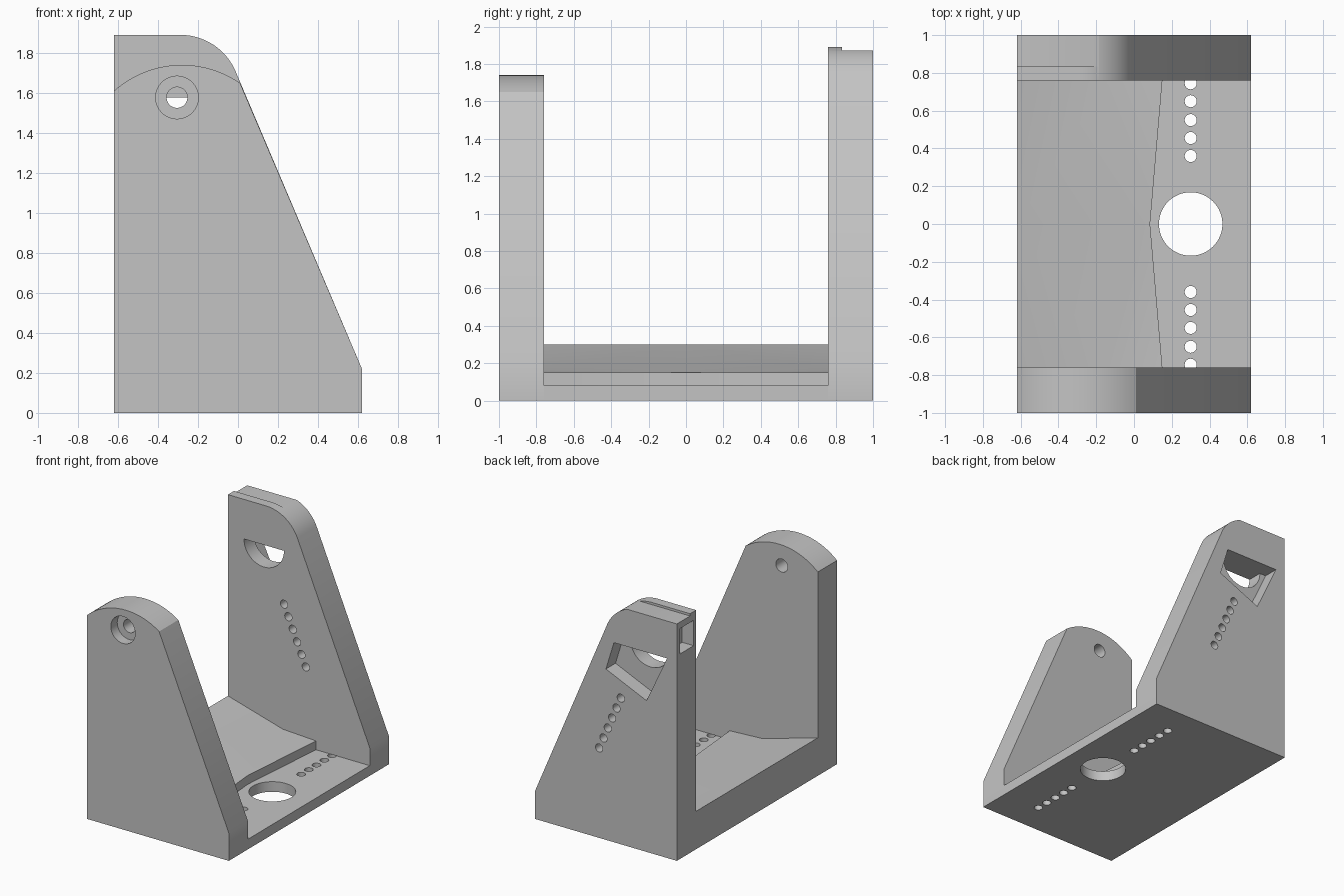
import bpy, bmesh
from math import sin, cos, radians, pi
from mathutils import Vector

cube = bpy.data.objects.get("Cube")
if cube:
    bpy.data.objects.remove(cube)

grey = bpy.data.materials.new("plain grey")
grey.use_nodes = True
grey.diffuse_color = (0.55, 0.55, 0.55, 1)
grey.node_tree.nodes["Principled BSDF"].inputs["Base Color"].default_value = grey.diffuse_color


def add_object(name, bm):
    bmesh.ops.recalc_face_normals(bm, faces=bm.faces)
    mesh = bpy.data.meshes.new(name)
    bm.to_mesh(mesh)
    bm.free()
    mesh.materials.append(grey)
    obj = bpy.data.objects.new(name, mesh)
    bpy.context.collection.objects.link(obj)
    return obj


def prism(name, points, start, end, axis="y"):
    """Extrude an outline: (x, z) along y, or (x, y) along z."""
    bm = bmesh.new()
    place = (lambda a, b: (a, start, b)) if axis == "y" else (lambda a, b: (a, b, start))
    face = bm.faces.new([bm.verts.new(place(a, b)) for a, b in points])
    moved = bmesh.ops.extrude_face_region(bm, geom=[face])["geom"]
    step = Vector((0, end - start, 0) if axis == "y" else (0, 0, end - start))
    bmesh.ops.translate(bm, vec=step, verts=[v for v in moved if isinstance(v, bmesh.types.BMVert)])
    return add_object(name, bm)


def arc(cx, cy, r, a, b, n):
    """Points on an arc, angles in degrees."""
    angles = [radians(a + (b - a) * i / n) for i in range(n + 1)]
    return [(cx + r * cos(t), cy + r * sin(t)) for t in angles]


def hole(cx, cy, r, start, end, axis="y", n=32):
    return prism("cutter", arc(cx, cy, r, 0, 360, n)[:-1], start, end, axis)


def box(x0, x1, z0, z1, y0, y1):
    return prism("cutter", [(x0, z0), (x1, z0), (x1, z1), (x0, z1)], y0, y1)


def cut(obj, cutters):
    for c in cutters:
        mod = obj.modifiers.new("cut", "BOOLEAN")
        mod.operation = "DIFFERENCE"
        mod.solver = "EXACT"
        mod.object = c
    bpy.context.view_layer.update()
    graph = bpy.context.evaluated_depsgraph_get()
    mesh = bpy.data.meshes.new_from_object(obj.evaluated_get(graph))
    obj.modifiers.clear()
    obj.data = mesh
    for c in cutters:
        bpy.data.objects.remove(c)


W, IN = 0.62, 0.76          # half width, inner wall face
FLOOR, ROW_X = 0.08, 0.30   # floor thickness, line of floor holes
PIVOT = (-0.305, 1.577)
ROW_Y = [0.36, 0.455, 0.55, 0.65, 0.745]
foot = [(-W, 0), (W, 0), (W, 0.22)]


def end_hole(side):
    return hole(ROW_X, side * ROW_Y[-1], 0.032, -0.1, FLOOR, "z", 24)


# Front wall with rounded top and counterbored pivot hole
front = prism("front_wall", foot + arc(-0.28, 1.23, 0.51, 55.3, 131.8, 24), -1, -IN)
cut(front, [hole(*PIVOT, 0.107, -1.1, -0.92), hole(*PIVOT, 0.052, -0.95, -0.6), end_hole(-1)])

# Back wall with rounded shoulder
back = prism("back_wall", foot + arc(-0.288, 1.59, 0.3, 23, 90, 20) + [(-W, 1.89)], IN, 1)
slot = prism("cutter", [(-0.07, 1.577), (-0.535, 1.577), (-0.355, 1.195), (0, 1.35)], 0.88, 1.1)
half_round = prism("cutter", arc(*PIVOT, 0.175, 180, 360, 32), 0.7, 0.9)
cutters = [slot, half_round, end_hole(1),
           box(-0.8, 0.2, 1.872, 2, 0.835, 1.1),        # lowered rear top
           box(-0.8, -0.52, 1.62, 1.82, 0.79, 0.96)]    # side pocket
for i in range(6):
    t = i / 5
    cutters.append(hole(-0.13 + 0.19 * t, 1.155 - 0.445 * t, 0.032, 0.7, 1.1, "y", 24))
cut(back, cutters)

# Floor plate with central opening and two rows of holes
floor = prism("floor_plate", [(-W, -IN), (W, -IN), (W, IN), (-W, IN)], 0, FLOOR, "z")
cut(floor, [hole(ROW_X, 0, 0.168, -0.1, 0.3, "z", 64)] +
    [hole(ROW_X, s * y, 0.032, -0.1, 0.3, "z", 24) for s in (-1, 1) for y in ROW_Y])

# Sloping raised pad on the floor
bm = bmesh.new()
mid_high, mid_low = bm.verts.new((-W, 0, 0.30)), bm.verts.new((0.085, 0, 0.15))
for s in (-1, 1):
    high, bend, low = [bm.verts.new((x, s * IN, z))
                       for x, z in ((-W, 0.30), (-0.14, 0.165), (0.15, 0.15))]
    for tri in ((high, bend, mid_high), (bend, mid_low, mid_high), (bend, low, mid_low)):
        bm.faces.new(tri)
bmesh.ops.recalc_face_normals(bm, faces=bm.faces)
lower = bmesh.ops.extrude_face_region(bm, geom=bm.faces[:], use_keep_orig=True)["geom"]
for v in lower:
    if isinstance(v, bmesh.types.BMVert):
        v.co.z = FLOOR
pad = add_object("sloped_pad", bm)

# Smooth curved faces, keep edges crisp
bpy.ops.object.select_all(action="DESELECT")
for obj in (front, back, floor, pad):
    obj.select_set(True)
bpy.context.view_layer.objects.active = front
bpy.ops.object.shade_smooth_by_angle(angle=radians(25))
